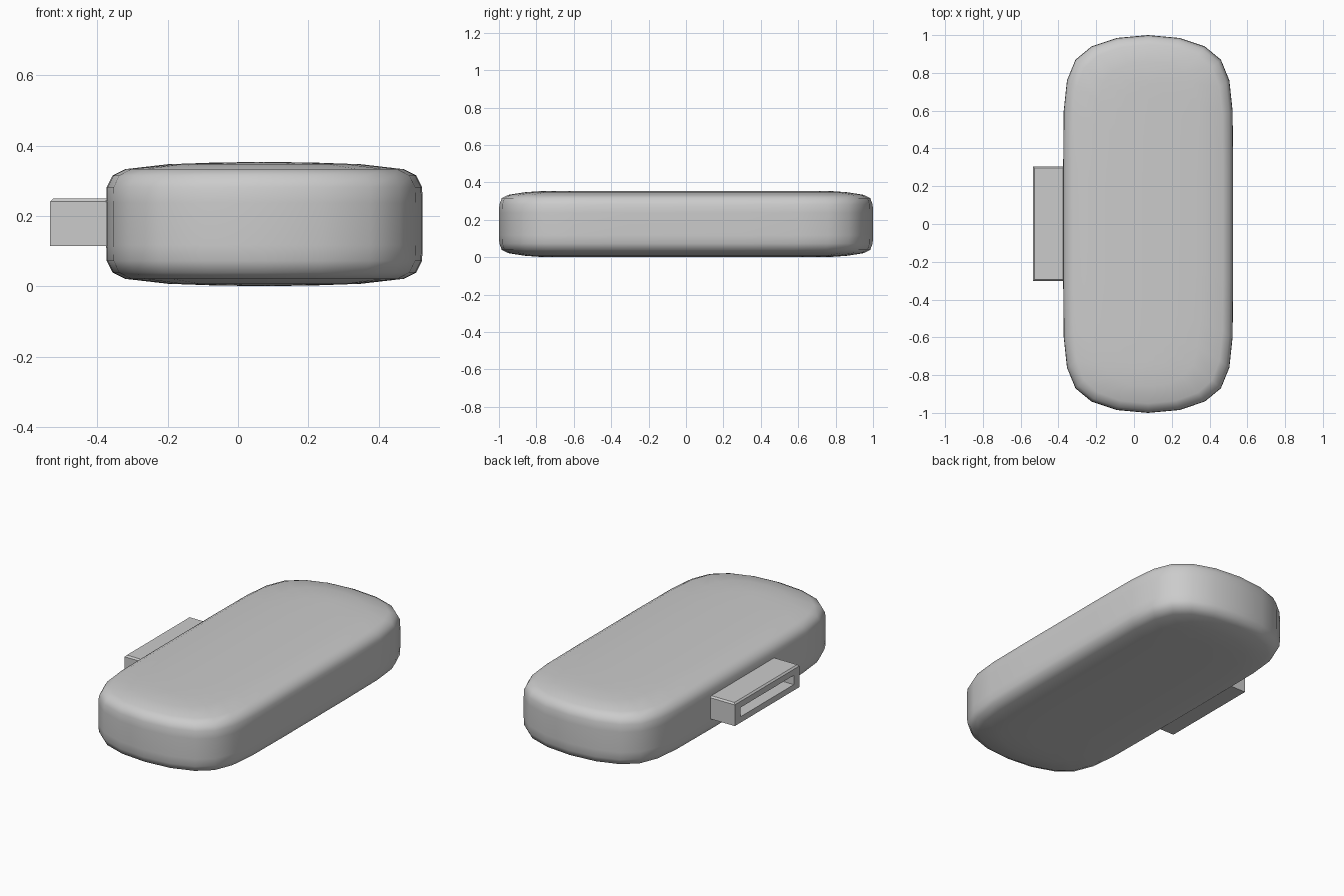
import bpy, bmesh

if "Cube" in bpy.data.objects:
    bpy.data.objects.remove(bpy.data.objects["Cube"])

# Soft rounded body: an outline lofted through symmetric, domed rings
quad = [(.45, .3), (.447, .6), (.43, .76), (.385, .87), (.3, .94), (.165, .985), (0, 1)]
half = quad + [(-x, y) for x, y in quad[-2::-1]]
outline = half + [(-x, -y) for x, y in half]

# x scale, y scale, height above the middle plane
dome = [(1, 1, .06), (.997, .998, .105), (.96, .985, .138), (.88, .95, .156),
        (.61, .86, .17), (.3, .79, .175), (0, .76, .1765)]
rings = [(sx, sy, -h) for sx, sy, h in reversed(dome)] + dome

bm = bmesh.new()
loops = [[bm.verts.new((.075 + x * sx, y * sy, .1775 + h)) for x, y in outline]
         for sx, sy, h in rings]
n = len(outline)
for a, b in zip(loops, loops[1:]):
    for i in range(n):
        j = (i + 1) % n
        bm.faces.new((a[i], a[j], b[j], b[i]))
bmesh.ops.remove_doubles(bm, verts=bm.verts, dist=.0005)
bmesh.ops.recalc_face_normals(bm, faces=bm.faces)
for f in bm.faces:
    f.smooth = True
mesh = bpy.data.meshes.new("body")
bm.to_mesh(mesh)
bm.free()
bpy.context.collection.objects.link(bpy.data.objects.new("body", mesh))

# Plug sleeve on the left side: chamfered top edges and a recessed slot
x0, x1, y0, y1, z0, z1 = -.535, -.33, -.303, .305, .115, .25
bm = bmesh.new()
bmesh.ops.create_cube(bm, size=1)
for v in bm.verts:
    v.co = (x1 if v.co.x > 0 else x0, y1 if v.co.y > 0 else y0, z1 if v.co.z > 0 else z0)
top = [e for e in bm.edges if all(v.co.z > .2 for v in e.verts)]
bmesh.ops.bevel(bm, geom=top, offset=.009, segments=1, affect='EDGES')
bm.normal_update()
mouth = min(bm.faces, key=lambda f: f.calc_center_median().x)
bmesh.ops.inset_individual(bm, faces=[mouth], thickness=.03)
for v in mouth.verts:
    v.co.y = .25 if v.co.y > 0 else -.25
    v.co.z = .205 if v.co.z > .18 else .15
floor = bmesh.ops.extrude_discrete_faces(bm, faces=[mouth])["faces"][0]
bmesh.ops.translate(bm, verts=floor.verts, vec=(.15, 0, 0))
bmesh.ops.recalc_face_normals(bm, faces=bm.faces)
mesh = bpy.data.meshes.new("plug_sleeve")
bm.to_mesh(mesh)
bm.free()
bpy.context.collection.objects.link(bpy.data.objects.new("plug_sleeve", mesh))
